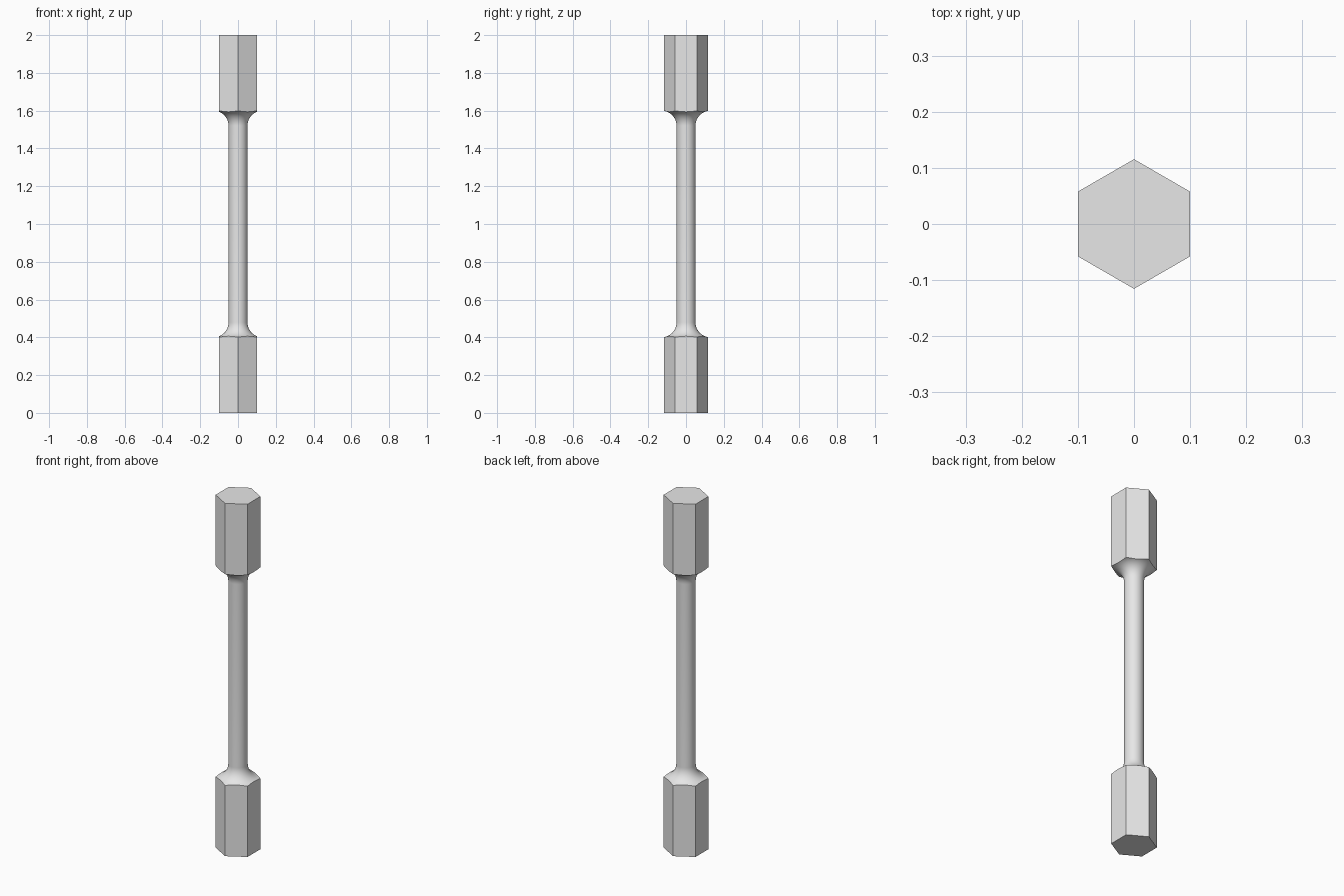
import bpy
import bmesh
from math import sin, cos, asin, pi, radians

old = bpy.data.objects.get("Cube")
if old:
    bpy.data.objects.remove(old, do_unlink=True)

SEGMENTS = 72
ARC_STEPS = 12
APOTHEM = 0.1
SHAFT_RADIUS = 0.05
FILLET = 0.08
FILLET_TOP = 0.48
HEIGHT = 2.0


def hex_radius(angle):
    """Distance to the hexagon outline, with flats on the x sides."""
    return APOTHEM / cos((angle + pi / 6) % (pi / 3) - pi / 6)


def half_column(angle):
    """Radius and height pairs from the end face to the shaft."""
    outer = hex_radius(angle)
    centre = SHAFT_RADIUS + FILLET
    start = asin((centre - outer) / FILLET)
    points = [(outer, 0.0)]
    for i in range(ARC_STEPS + 1):
        a = start + (pi / 2 - start) * i / ARC_STEPS
        points.append((centre - FILLET * sin(a), FILLET_TOP - FILLET * cos(a)))
    return points


# Hexagonal ends blending into a round shaft
bm = bmesh.new()
columns = []
for s in range(SEGMENTS):
    angle = 2 * pi * s / SEGMENTS
    half = half_column(angle)
    profile = half + [(r, HEIGHT - z) for r, z in reversed(half)]
    columns.append([bm.verts.new((r * cos(angle), r * sin(angle), z))
                    for r, z in profile])

for s, left in enumerate(columns):
    right = columns[(s + 1) % SEGMENTS]
    for i in range(len(left) - 1):
        bm.faces.new((left[i], right[i], right[i + 1], left[i + 1]))

# Flat end faces
bm.faces.new([c[0] for c in reversed(columns)])
bm.faces.new([c[-1] for c in columns])

mesh = bpy.data.meshes.new("hex_ended_rod")
bm.to_mesh(mesh)
bm.free()
rod = bpy.data.objects.new("hex_ended_rod", mesh)
bpy.context.collection.objects.link(rod)

# Light grey finish
grey = bpy.data.materials.new("light_grey")
grey.use_nodes = True
colour = (0.8, 0.8, 0.8, 1.0)
grey.diffuse_color = colour
grey.node_tree.nodes["Principled BSDF"].inputs["Base Color"].default_value = colour
mesh.materials.append(grey)

# Smooth shaft and fillets with crisp hexagon edges
bpy.ops.object.select_all(action="DESELECT")
rod.select_set(True)
bpy.context.view_layer.objects.active = rod
bpy.ops.object.shade_smooth_by_angle(angle=radians(30))
